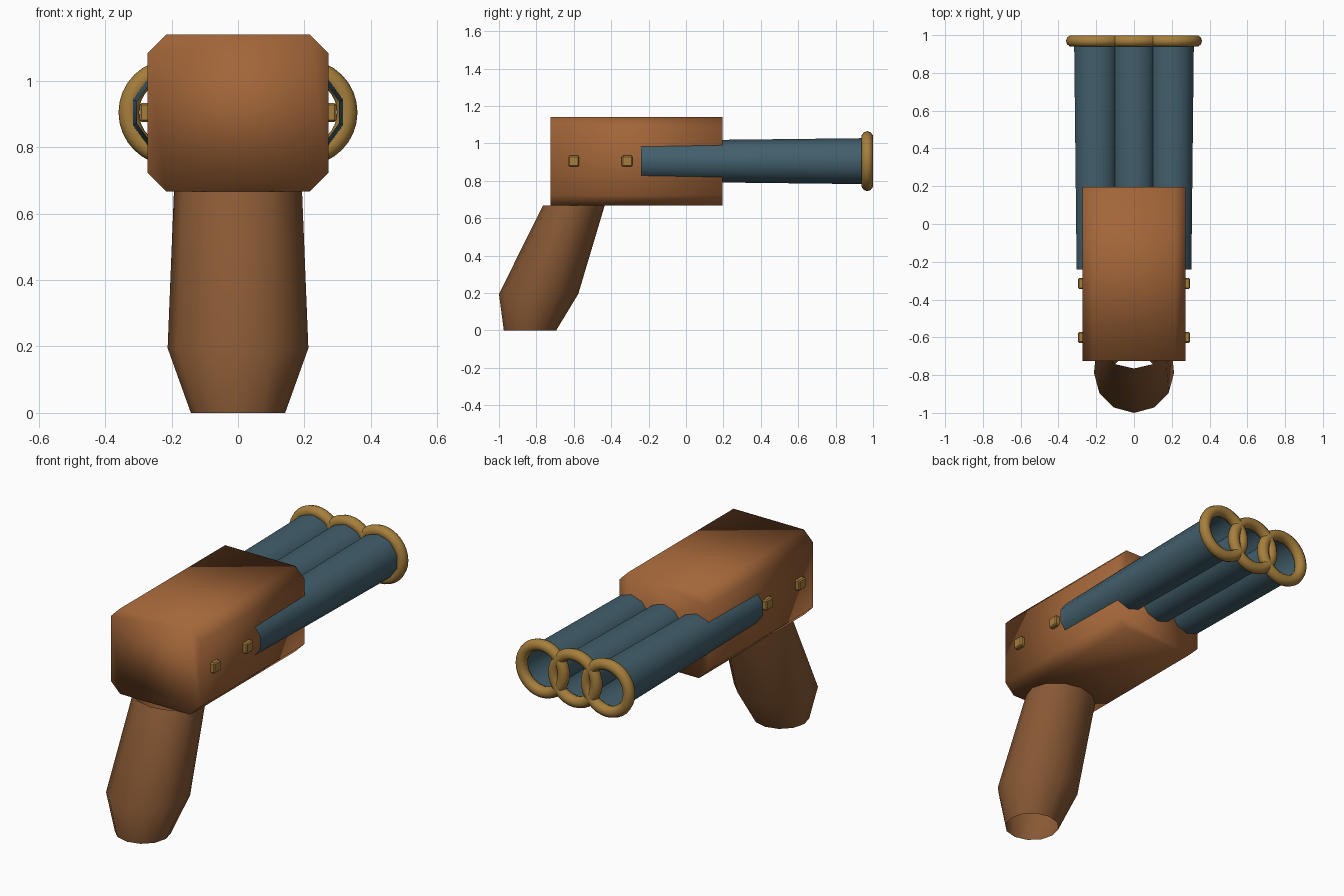
import bpy, bmesh
from math import sin, cos, pi

if "Cube" in bpy.data.objects:
    bpy.data.objects.remove(bpy.data.objects["Cube"])


def material(name, color):
    m = bpy.data.materials.new(name)
    m.diffuse_color = (*color, 1)
    m.use_nodes = True
    m.node_tree.nodes["Principled BSDF"].inputs["Base Color"].default_value = m.diffuse_color
    return m


WOOD = material("wood", (0.36, 0.13, 0.04))
DARK_WOOD = material("dark_wood", (0.25, 0.10, 0.035))
STEEL = material("blue_steel", (0.055, 0.115, 0.15))
BRASS = material("brass", (0.38, 0.21, 0.045))


def loft(name, rings, mat, capped=False):
    """Skin a list of point rings, smooth shaded, with optional end caps."""
    bm = bmesh.new()
    loops = [[bm.verts.new(p) for p in ring] for ring in rings]
    n = len(loops[0])
    for a, b in zip(loops, loops[1:]):
        for i in range(n):
            j = (i + 1) % n
            bm.faces.new((a[i], a[j], b[j], b[i]))
    if capped:
        bm.faces.new(loops[0])
        bm.faces.new(loops[-1])
    bmesh.ops.recalc_face_normals(bm, faces=bm.faces)
    for f in bm.faces:
        f.smooth = True
    mesh = bpy.data.meshes.new(name)
    bm.to_mesh(mesh)
    bm.free()
    mesh.materials.append(mat)
    obj = bpy.data.objects.new(name, mesh)
    bpy.context.collection.objects.link(obj)
    return obj


# Body: chamfered block
W, Z0, Z1, C = 0.272, 0.667, 1.14, 0.056
section = [(-W, Z0 + C), (-W + C, Z0), (W - C, Z0), (W, Z0 + C),
           (W, Z1 - C), (W - C, Z1), (-W + C, Z1), (-W, Z1 - C)]
loft("body", [[(x, y, z) for x, z in section] for y in (-0.725, 0.195)],
     WOOD, capped=True)

# Grip: open raked sleeve (z, centre y, radius x, radius y)
grip = [(0.0, -0.834, 0.142, 0.140),
        (0.195, -0.788, 0.212, 0.212),
        (0.667, -0.600, 0.193, 0.165)]
loft("grip", [[(rx * sin(2 * pi * i / 12), cy + ry * cos(2 * pi * i / 12), z)
               for i in range(12)] for z, cy, rx, ry in grip], DARK_WOOD)

# Three open barrels with brass muzzle rings
for side, x in (("left", -0.2), ("middle", 0.0), ("right", 0.2)):
    loft("barrel_" + side,
         [[(x + r * sin(2 * pi * i / 10), y, 0.905 + r * cos(2 * pi * i / 10))
           for i in range(10)] for y, r in ((-0.24, 0.109), (0.97, 0.123))],
         STEEL)
    bpy.ops.mesh.primitive_torus_add(
        location=(x, 0.969, 0.905), rotation=(pi / 2, 0, 0),
        major_radius=0.129, minor_radius=0.031,
        major_segments=32, minor_segments=10)
    ring = bpy.context.object
    ring.name = "muzzle_ring_" + side
    ring.data.materials.append(BRASS)
    bpy.ops.object.shade_smooth()

# Square pegs on both sides of the body
for side, s in (("left", -1), ("right", 1)):
    for place, y in (("rear", -0.6), ("front", -0.315)):
        bpy.ops.mesh.primitive_cube_add(size=0.058, location=(s * 0.267, y, 0.905))
        peg = bpy.context.object
        peg.name = f"peg_{side}_{place}"
        peg.data.materials.append(BRASS)
        bevel = peg.modifiers.new("bevel", "BEVEL")
        bevel.width = 0.006
        bevel.segments = 1
